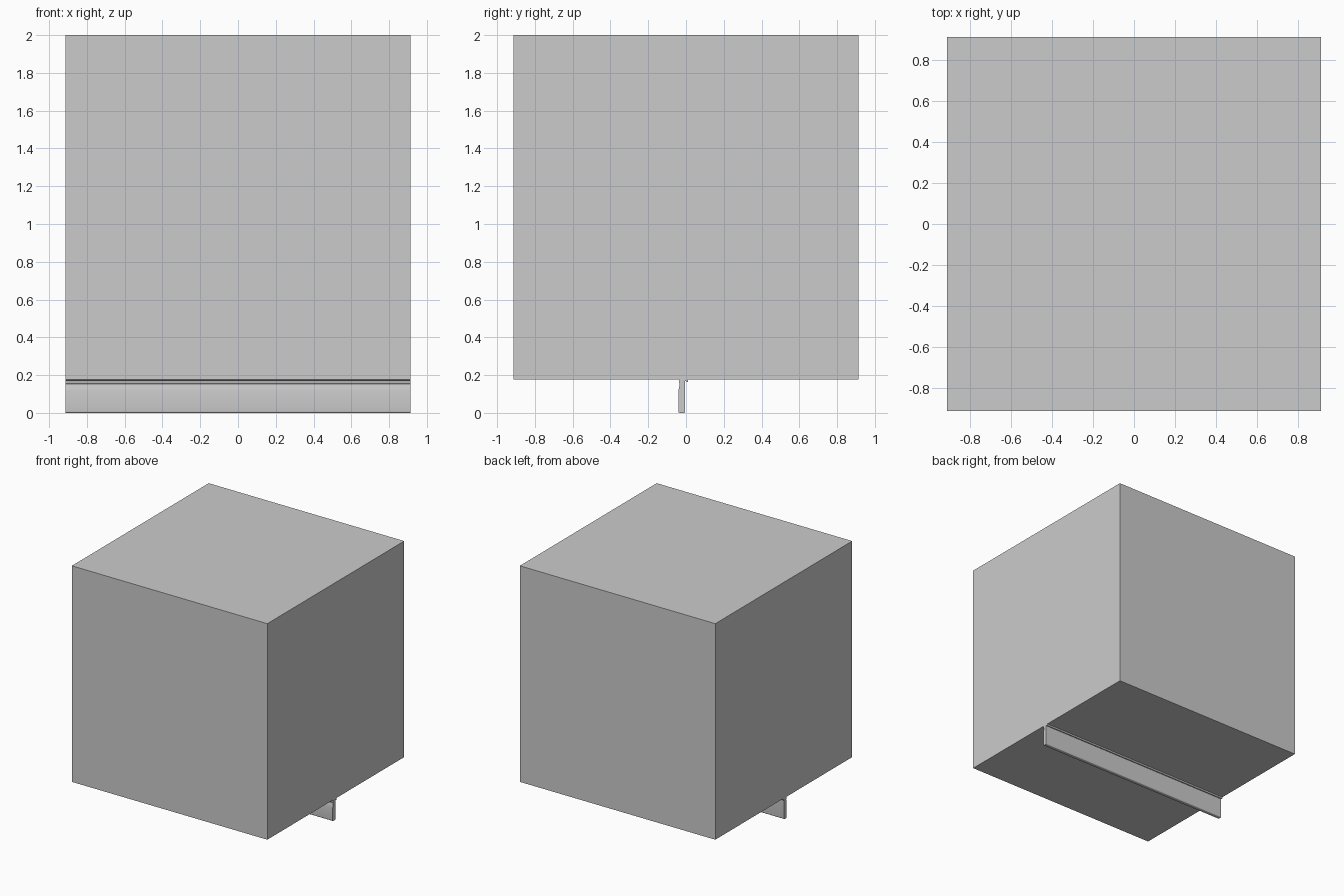
import bpy, bmesh
from math import radians, sin, cos

if "Cube" in bpy.data.objects:
    bpy.data.objects.remove(bpy.data.objects["Cube"])

HALF = 0.912   # half width of block and strip
BASE = 0.178   # underside of the block


def extrude_profile(name, pts):
    """Extrude a closed (y, z) profile along x."""
    bm = bmesh.new()
    face = bm.faces.new([bm.verts.new((-HALF, y, z)) for y, z in pts])
    geom = bmesh.ops.extrude_face_region(bm, geom=[face])["geom"]
    moved = [v for v in geom if isinstance(v, bmesh.types.BMVert)]
    bmesh.ops.translate(bm, verts=moved, vec=(2 * HALF, 0, 0))
    bmesh.ops.recalc_face_normals(bm, faces=bm.faces)
    mesh = bpy.data.meshes.new(name)
    bm.to_mesh(mesh)
    bm.free()
    obj = bpy.data.objects.new(name, mesh)
    bpy.context.collection.objects.link(obj)
    bpy.context.view_layer.objects.active = obj
    obj.select_set(True)
    bpy.ops.object.shade_smooth_by_angle(angle=radians(30))
    obj.select_set(False)
    return obj


def arc(cy, cz, r, start, end, n=5):
    return [(cy + r * cos(radians(start + (end - start) * i / n)),
             cz + r * sin(radians(start + (end - start) * i / n)))
            for i in range(n + 1)]


# Large block
bpy.ops.mesh.primitive_cube_add(size=1, location=(0, 0, (2 + BASE) / 2))
block = bpy.context.object
block.name = "block"
block.scale = (2 * HALF, 2 * HALF, 2 - BASE)

# Moulded strip under the block: rounded foot, tapered neck, small bead
profile = arc(-0.012, 0.008, 0.008, 0, -90)
profile += arc(-0.032, 0.008, 0.008, 270, 180)
profile += [(-0.040, 0.115), (-0.038, 0.130), (-0.034, 0.145), (-0.033, 0.154)]
profile += arc(-0.032, 0.162, 0.006, 220, 140)
profile += [(-0.034, 0.170), (-0.038, 0.174), (-0.038, BASE), (-0.004, BASE)]
extrude_profile("moulding_strip", profile)

# Narrow lip along the back of the strip
lip = [(-0.004, BASE), (-0.004, 0.168)]
lip += arc(0.006, 0.168, 0.005, 180, 360)
lip += [(0.011, BASE)]
extrude_profile("back_lip", lip)
